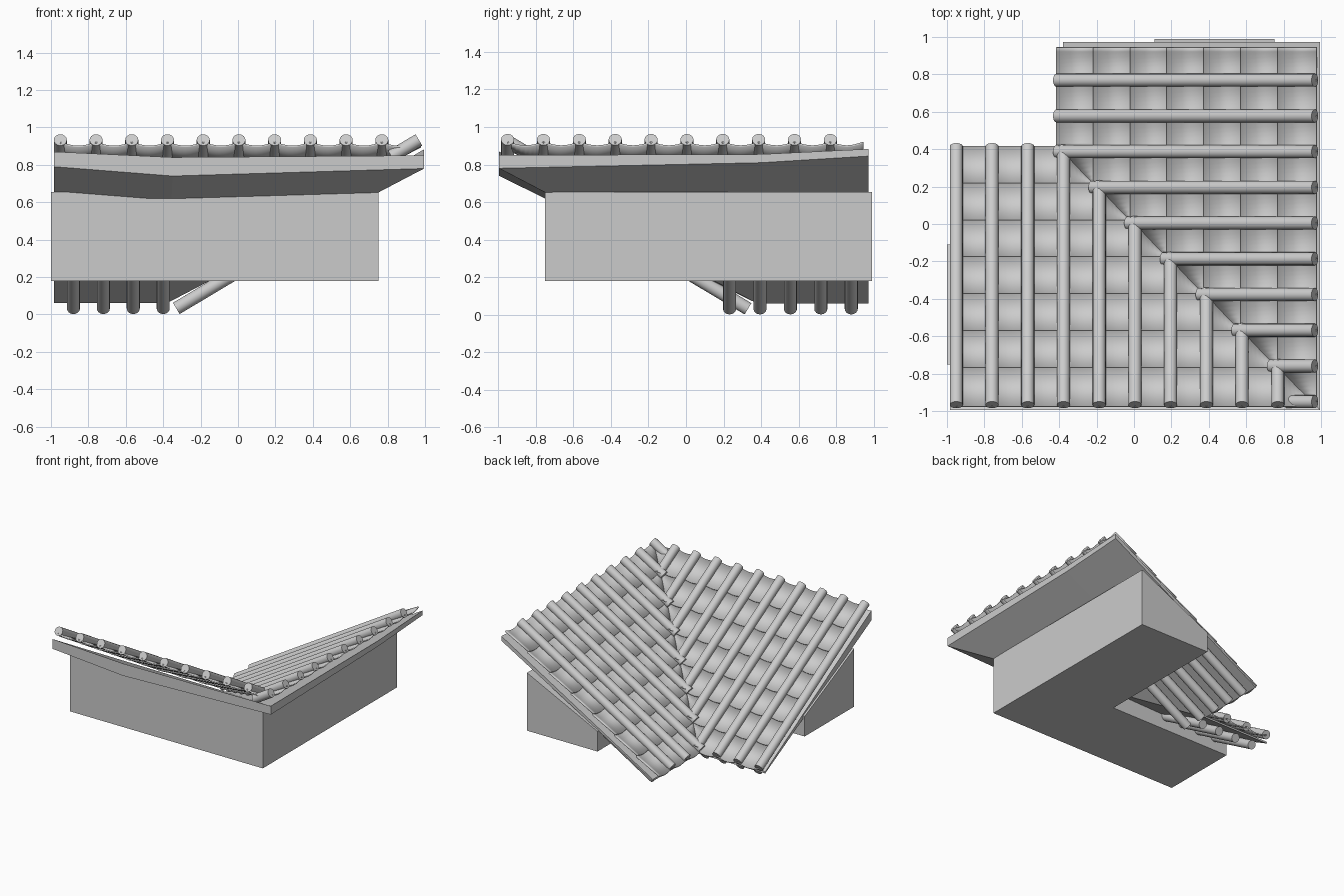
import bpy, bmesh, math
from mathutils import Vector

cube = bpy.data.objects.get("Cube")
if cube:
    bpy.data.objects.remove(cube, do_unlink=True)

# One plain clay grey for everything
grey = bpy.data.materials.new("clay_grey")
grey.use_nodes = True
grey.diffuse_color = (0.6, 0.6, 0.6, 1)
grey.node_tree.nodes["Principled BSDF"].inputs["Base Color"].default_value = (0.6, 0.6, 0.6, 1)

SLOPE = 0.597            # fall of the tiled surface
HIGH, LOW = 0.967, -0.415  # outer and inner ends, measured outwards
RADIUS = 0.035
ROWS = [-0.95 + 0.191 * i for i in range(10)]


def axis_z(u):
    """Height of the cover tile axis at outward distance u."""
    return 0.933 - SLOPE * (HIGH - u)


def place(wing, along, u, z):
    """Front wing runs along x and rises to -y, side wing runs along y and rises to +x."""
    return Vector((along, -u, z)) if wing == "front" else Vector((u, along, z))


def finish(name, bm, smooth=False):
    mesh = bpy.data.meshes.new(name)
    bmesh.ops.recalc_face_normals(bm, faces=bm.faces[:])
    bm.to_mesh(mesh)
    bm.free()
    mesh.materials.append(grey)
    obj = bpy.data.objects.new(name, mesh)
    bpy.context.collection.objects.link(obj)
    if smooth:
        bpy.ops.object.select_all(action='DESELECT')
        obj.select_set(True)
        bpy.context.view_layer.objects.active = obj
        bpy.ops.object.shade_smooth_by_angle(angle=math.radians(40))
    return obj


def add_rod(bm, start, end, sides=16):
    """Round rod between two points with square-cut ends."""
    span = end - start
    turn = span.to_track_quat('Z', 'Y').to_matrix().to_4x4()
    turn.translation = (start + end) / 2
    bmesh.ops.create_cone(bm, cap_ends=True, segments=sides, radius1=RADIUS,
                          radius2=RADIUS, depth=span.length, matrix=turn)


def add_slab(bm, outline, caps):
    """Solid from outline points (x, y, bottom, top) and the cap polygons."""
    low = [bm.verts.new((x, y, b)) for x, y, b, t in outline]
    top = [bm.verts.new((x, y, t)) for x, y, b, t in outline]
    for cap in caps:
        bm.faces.new([top[i] for i in cap])
        bm.faces.new([low[i] for i in reversed(cap)])
    for i in range(len(outline)):
        j = (i + 1) % len(outline)
        bm.faces.new((low[i], low[j], top[j], top[i]))


# L-shaped wall with a top that slopes under the roof
bm = bmesh.new()
add_slab(bm, [(-1, -0.75, 0.18, 0.655), (0.75, -0.75, 0.18, 0.655),
              (0.75, 0.99, 0.18, 0.655), (0.11, 0.99, 0.18, 0.345),
              (0.11, -0.11, 0.18, 0.345), (-1, -0.11, 0.18, 0.345)],
         [(0, 1, 4, 5), (1, 2, 3, 4)])
finish("corner_wall", bm)

# Roof board with its deep bent fascia
bm = bmesh.new()
add_slab(bm, [(-0.985, -0.995, 0.79, 0.87), (-0.35, -0.995, 0.74, 0.84),
              (0.995, -0.995, 0.78, 0.85), (0.995, 0.4, 0.81, 0.855),
              (0.995, 0.972, 0.845, 0.883), (-0.38, 0.972, 0.06, 0.075),
              (-0.38, 0.38, 0.06, 0.075), (-0.985, 0.38, 0.06, 0.075)],
         [(0, 1, 6, 7), (1, 2, 6), (2, 3, 6), (3, 4, 5, 6)])
finish("roof_board", bm)

COURSES = 7
STEPS = 8
for wing in ("front", "side"):
    # Cover tiles, stopping at the valley
    bm = bmesh.new()
    for a in ROWS:
        u = max(LOW, (a if wing == "front" else -a) - 0.03)
        if wing == "side":
            u = min(u, 0.82)
        add_rod(bm, place(wing, a, HIGH, axis_z(HIGH)), place(wing, a, u, axis_z(u)))
    finish(wing + "_cover_tiles", bm, True)

    # Hollow pan tiles in overlapping courses
    bm = bmesh.new()
    lines = ROWS + [0.945]
    length = (HIGH - LOW) / COURSES
    for c in range(COURSES):
        ends = ((LOW + c * length, 0.012), (LOW + (c + 1) * length + 0.01, -0.003))
        for left, right in zip(lines, lines[1:]):
            strips = []
            for u, lift in ends:
                strip = []
                for s in range(STEPS + 1):
                    t = s / STEPS
                    sag = 0.018 + 0.02 * math.sin(math.pi * t)
                    strip.append(bm.verts.new(place(
                        wing, left + (right - left) * t, u, axis_z(u) - sag + lift)))
                strips.append(strip)
            for s in range(STEPS):
                bm.faces.new((strips[0][s], strips[0][s + 1],
                              strips[1][s + 1], strips[1][s]))
    # Cut along the valley
    keep = (1, 1, 0) if wing == "front" else (-1, -1, 0)
    bmesh.ops.bisect_plane(bm, geom=bm.verts[:] + bm.edges[:] + bm.faces[:],
                           plane_co=(0, 0, 0), plane_no=keep, clear_outer=True)
    pans = finish(wing + "_pan_tiles", bm, True)
    solid = pans.modifiers.new("thickness", 'SOLIDIFY')
    solid.thickness = 0.01
    solid.offset = 0

    # Round rafters under the inner eaves
    bm = bmesh.new()
    count = 4 if wing == "front" else 5
    for i in range(count):
        a = -0.88 + 0.16 * i if wing == "front" else 0.88 - 0.162 * i
        add_rod(bm, place(wing, a, -0.33, 0.032), place(wing, a, 0.3, 0.032 + 0.63 * SLOPE))
    finish(wing + "_rafters", bm, True)
